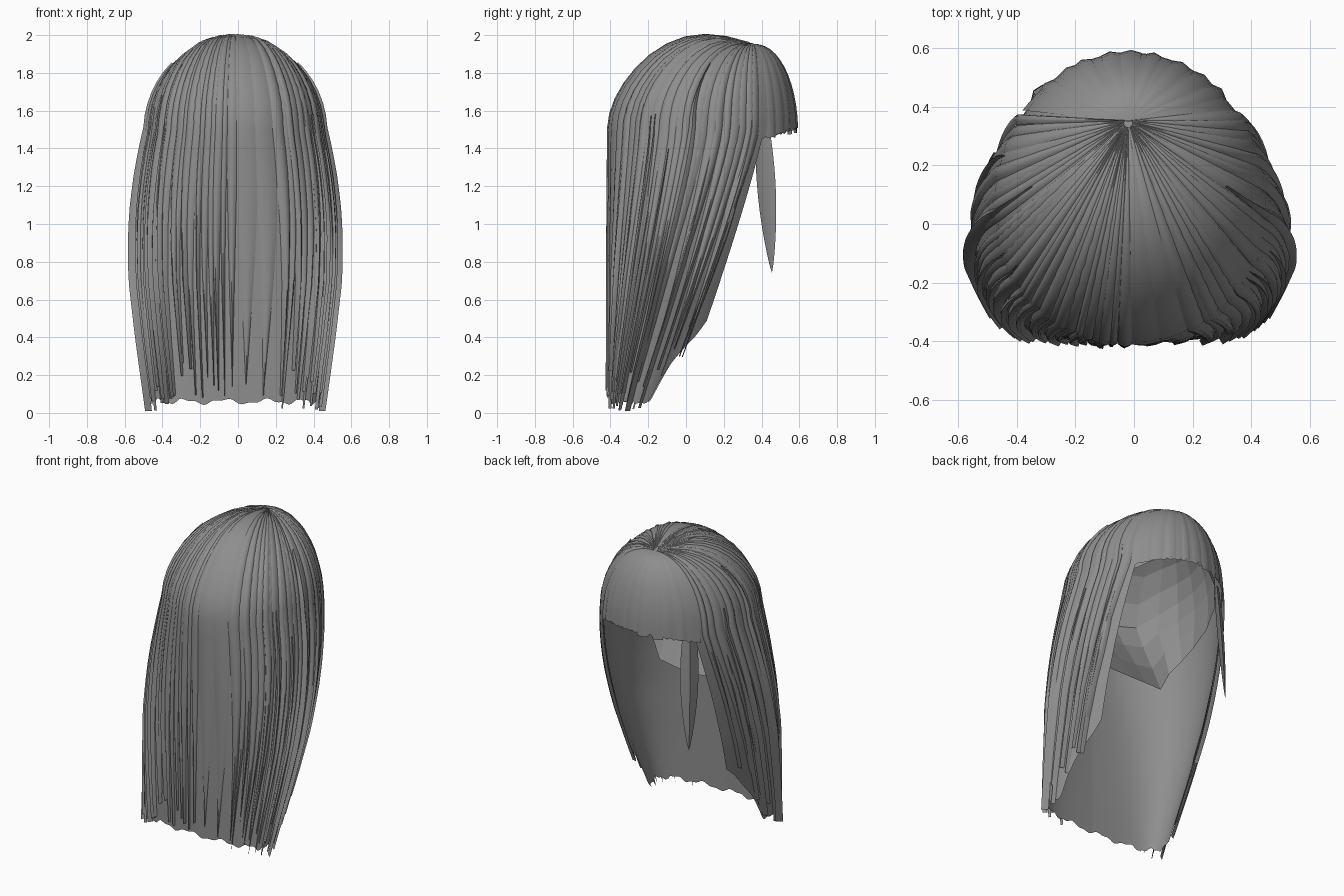
import bpy, bmesh, math, random
from mathutils import Vector

if "Cube" in bpy.data.objects:
    bpy.data.objects.remove(bpy.data.objects["Cube"])

random.seed(7)
hair = bpy.data.materials.new("grey hair")
hair.diffuse_color = (0.27, 0.27, 0.27, 1)
hair.use_nodes = True
hair.node_tree.nodes["Principled BSDF"].inputs["Base Color"].default_value = hair.diffuse_color
CROWN = (-0.02, 0.35)
EDGE = 133          # angle (degrees from the back) where the face opening starts


def lerp_table(table, v):
    for (a, fa), (b, fb) in zip(table, table[1:]):
        if v <= b:
            k = max(0, (v - a) / (b - a))
            return fa + (fb - fa) * k
    return table[-1][1]


WIDTH = [(0, 1), (.12, 1.055), (.25, 1.1), (.4, 1.135), (.55, 1.15), (.8, 1.14), (1.1, 1.07), (1.5, .96)]


def guide(deg, q, off=0.0):
    """Point on the hair surface: q 0..1 runs over the dome, q > 1 falls down."""
    a = math.radians(deg)
    c = math.cos(a)
    ex = -0.014 + 0.456 * math.sin(a)
    ey = 0.05 - (0.455 if c > 0 else 0.53) * c
    if q <= 1:
        s = math.sin(q * math.pi / 2)
        x = CROWN[0] + (ex - CROWN[0]) * s
        y = CROWN[1] + (ey - CROWN[1]) * s
        bump = 0.01 + 0.07 * c if c > 0 else 0.01 * (1 + c)
        z = 1.5 + 0.45 * math.sqrt(max(0, 1 - s ** 2.2)) + bump * math.sin(math.pi * s)
    else:
        f = q - 1
        x = -0.014 + (ex + 0.014) * lerp_table(WIDTH, f)
        drift = min(0.46, 0.0039 * abs(deg)) if abs(deg) <= EDGE + 3 else 0
        # rounded stop at the flat back
        d = ey - drift * (f / 1.45) ** 1.15 + 0.405
        round_off = 0.012 * min(1, f) * math.sin(a) ** 2
        y = -0.405 + 0.5 * (d + math.sqrt(d * d + round_off))
        z = 1.5 - f
    p = Vector((x, y, z))
    d = p - Vector((0, 0.05, min(z, 1.35)))
    return p + d.normalized() * off


def end_q(deg):
    """Where the main sheet ends: low at the back, rising to the face opening."""
    return 2.44 - 0.43 * max(0, (abs(deg) - 108) / (EDGE - 108)) ** 0.8


def make(name, rows, smooth=40):
    bm = bmesh.new()
    grid = [[bm.verts.new(p) for p in r] for r in rows]
    for r, s in zip(grid, grid[1:]):
        for i in range(len(r) - 1):
            bm.faces.new((r[i], r[i + 1], s[i + 1], s[i]))
    bmesh.ops.remove_doubles(bm, verts=bm.verts, dist=1e-5)
    bmesh.ops.recalc_face_normals(bm, faces=bm.faces)
    # make the shell face outward
    if sum(f.normal.dot(f.calc_center_median() - Vector((0, .05, 1.1))) for f in bm.faces) < 0:
        bmesh.ops.reverse_faces(bm, faces=bm.faces)
    me = bpy.data.meshes.new(name)
    bm.to_mesh(me)
    bm.free()
    ob = bpy.data.objects.new(name, me)
    bpy.context.collection.objects.link(ob)
    me.materials.append(hair)
    if smooth:
        bpy.context.view_layer.objects.active = ob
        ob.select_set(True)
        bpy.ops.object.shade_smooth_by_angle(angle=math.radians(smooth))
        ob.select_set(False)
    return ob


def sheet(name, a0, a1, n, m, end, off=0.0):
    rows = []
    for i in range(n + 1):
        a = a0 + (a1 - a0) * i / n
        rows.append([guide(a, end(a) * j / m, off) for j in range(m + 1)])
    return make(name, rows)


def strand(name, a, half, q0, q1, off, sway=0.0):
    """Arched ribbon lying on the surface and tapering to a pointed tip."""
    rows, n = [], 24
    for j in range(n + 1):
        k = j / n
        q = q0 + (q1 - q0) * k
        taper = min(1, ((1 - k) / 0.5) ** 0.9)
        if q0 > 0.3:
            taper *= min(1, k / 0.35)
        lift = off * min(1, 0.15 + 0.5 * q)
        mid = a + sway * k * k
        rows.append([guide(mid + half * taper * e, q, 0.004 + lift * h)
                     for e, h in ((-1, 0), (-.55, .7), (0, 1), (.55, .7), (1, 0))])
    return make(name, rows, 60)


# main sheet of long hair with a wavy lower edge
sheet("long_hair_sheet", -EDGE, EDGE, 120, 40,
      lambda a: end_q(a) + 0.012 * math.sin(a * 0.21) + 0.006 * math.sin(a * 0.5))

# straight fringe over the face opening
sheet("fringe", EDGE - 4, 360 - EDGE + 4, 48, 12,
      lambda a: 1.0 + 0.055 * (abs(a - 180) / 50) ** 2 + 0.008 * math.sin(a * 1.7), 0.004)
for i in range(9):
    a = 140 + i * 10 + random.uniform(-3, 3)
    half = random.uniform(3, 5)
    end = 1.0 + 0.05 * (abs(a - 180) / 50) ** 2 + random.uniform(-.01, .02)
    rows = []
    for j in range(13):
        q = 0.02 + (end - 0.02) * j / 12
        rows.append([guide(a + half * e, q, 0.005 + h * j / 12)
                     for e, h in ((-1, 0), (0, .009), (1, 0))])
    make("fringe_strand", rows)

# low-poly scalp inside, tucked forward at the nape
SCALP_END = [(0, 1.52), (36, 1.5), (60, 1.28), (90, 1.18), (133, 1.04), (180, .86)]
rows = []
for i in range(21):
    a = -180 + 18 * i
    row = []
    for j in range(9):
        q = lerp_table(SCALP_END, abs(a)) * j / 8
        p = guide(a, q, -0.035)
        f = max(0, q - 1)
        p.y += 0.65 * f * max(0, math.cos(math.radians(a)))
        p.x *= 1 - 0.25 * f
        row.append(p)
    rows.append(row)
make("scalp", rows, 0)

# combed strands on both sides
for side in (-1, 1):
    for i in range(22):
        a = 30 + i * 4.6 + random.uniform(-2, 2)
        q1 = end_q(a) + random.uniform(-.22, .05)
        strand("side_strand", side * a, random.uniform(2.2, 4.5), 0.02, q1,
               random.uniform(.012, .032), side * random.uniform(-5, 3))
    for i in range(9):
        a = random.uniform(50, 126)
        q0 = random.uniform(.6, 1.3)
        strand("loose_strand", side * a, random.uniform(1.2, 2.5), q0,
               end_q(a) + random.uniform(-.15, .04), random.uniform(.022, .036))
    # long tip at the outer corner
    strand("corner_strand", side * 88, 4, 0.5, 2.49, 0.045)

# back strands: many left of the middle, broad panels to the right
for a in (-27, -22, -18, -14, -11, -7, -2):
    strand("back_strand", a, random.uniform(1.6, 3.2), 0.02,
           random.uniform(2.3, 2.43), random.uniform(.012, .022))
for a in (7, 19):
    strand("back_panel", a, 7, 0.02, random.uniform(2.3, 2.42), 0.01)

# single lock hanging beside the face
rows = []
for j in range(17):
    k = j / 16
    z = 1.52 - 0.78 * k
    c = Vector((-0.31 - 0.03 * k, 0.405 + 0.05 * k, z))
    w = 0.055 * math.sin(math.pi * min(1, 0.22 + 0.78 * k)) ** 0.8
    rows.append([c + Vector((dx * w, dy * w, 0)) for dx, dy in
                 ((-.6, -.9), (-.3, .3), (.6, .9), (.2, -.2), (-.6, -.9))])
make("face_lock", rows)
